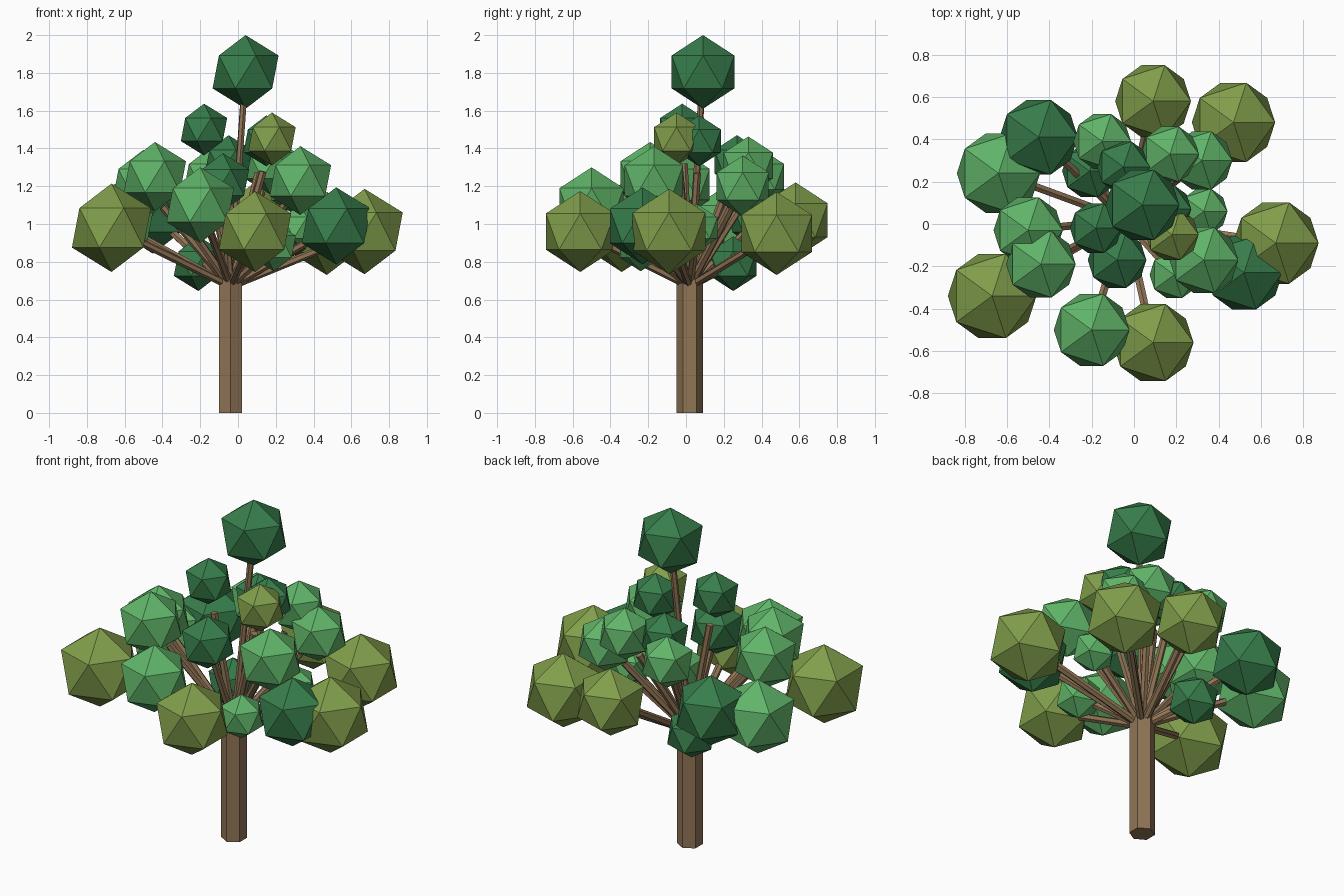
import bpy
from mathutils import Vector

default_cube = bpy.data.objects.get("Cube")
if default_cube:
    bpy.data.objects.remove(default_cube, do_unlink=True)


def make_material(name, red, green, blue):
    """Flat material from display values, converted to linear."""
    colour = [(channel / 255) ** 2.2 for channel in (red, green, blue)] + [1]
    material = bpy.data.materials.new(name)
    material.use_nodes = True
    material.diffuse_color = colour
    shader = material.node_tree.nodes["Principled BSDF"]
    shader.inputs["Base Color"].default_value = colour
    return material


bark = make_material("brown bark", 143, 116, 86)
dark_green = make_material("dark green leaves", 58, 124, 76)
light_green = make_material("light green leaves", 96, 178, 104)
olive_green = make_material("olive green leaves", 128, 156, 76)


def finish(name, material):
    part = bpy.context.object
    part.name = part.data.name = name
    part.data.materials.append(material)
    return part


def add_limb(name, start, end, radius):
    """Six-sided straight limb between two points."""
    start, end = Vector(start), Vector(end)
    axis = end - start
    bpy.ops.mesh.primitive_cylinder_add(
        vertices=6, radius=radius, depth=axis.length, location=(start + end) / 2)
    limb = finish(name, bark)
    if axis.xy.length > 0.001:
        limb.rotation_euler = axis.to_track_quat("Z", "Y").to_euler()
    return limb


def add_leaf_ball(name, centre, radius, material):
    """Twenty-sided faceted leaf cluster."""
    bpy.ops.mesh.primitive_ico_sphere_add(
        subdivisions=1, radius=radius, location=centre)
    return finish(name, material)


# Trunk
trunk_x, trunk_y = -0.04, 0.02
fork = Vector((trunk_x, trunk_y, 0.67))
add_limb("trunk", (trunk_x, trunk_y, 0), (trunk_x, trunk_y, 0.71), 0.07)

# Leaf clusters by colour: x, y, z, radius
clusters = {
    olive_green: [
        (0.09, 0.58, 1.02, 0.2),
        (0.47, 0.48, 0.95, 0.22),
        (0.67, -0.09, 0.96, 0.226),
        (0.09, -0.56, 0.96, 0.214),
        (-0.67, -0.34, 0.98, 0.234),
        (0.18, -0.05, 1.45, 0.14),
    ],
    dark_green: [
        (-0.18, -0.02, 1.5, 0.137),
        (0.15, 0.07, 1.44, 0.135),
        (-0.05, 0.27, 1.33, 0.14),
        (-0.08, -0.17, 1.22, 0.155),
        (0.52, -0.23, 0.99, 0.204),
        (-0.45, 0.41, 1.05, 0.207),
        (-0.21, 0.25, 0.79, 0.145),
    ],
    light_green: [
        (-0.64, 0.24, 1, 0.22),
        (-0.5, -0.03, 1.21, 0.183),
        (-0.44, -0.19, 1.25, 0.184),
        (-0.2, -0.5, 1.1, 0.2),
        (0.33, -0.17, 1.23, 0.182),
        (0.19, -0.24, 0.88, 0.13),
        (-0.15, 0.39, 1.25, 0.152),
        (0.17, 0.33, 1.31, 0.153),
        (0.32, 0.3, 1.2, 0.162),
        (0.33, 0.06, 0.98, 0.125),
    ],
}

# Each cluster gets a branch that stops just inside or short of it
for material, balls in clusters.items():
    label = material.name.replace(" ", "_")
    for number, (x, y, z, radius) in enumerate(balls, 1):
        centre = Vector((x, y, z))
        add_leaf_ball(f"{label}_{number}", centre, radius, material)
        tip = fork.lerp(centre, 0.78)
        add_limb(f"branch_to_{label}_{number}", fork, tip, 0.021)

# Crown ball on its tall leader stem
crown = Vector((0.04, 0.09, 1.805))
add_leaf_ball("crown_leaves", crown, 0.195, dark_green)
add_limb("leader_stem", fork, crown, 0.018)
